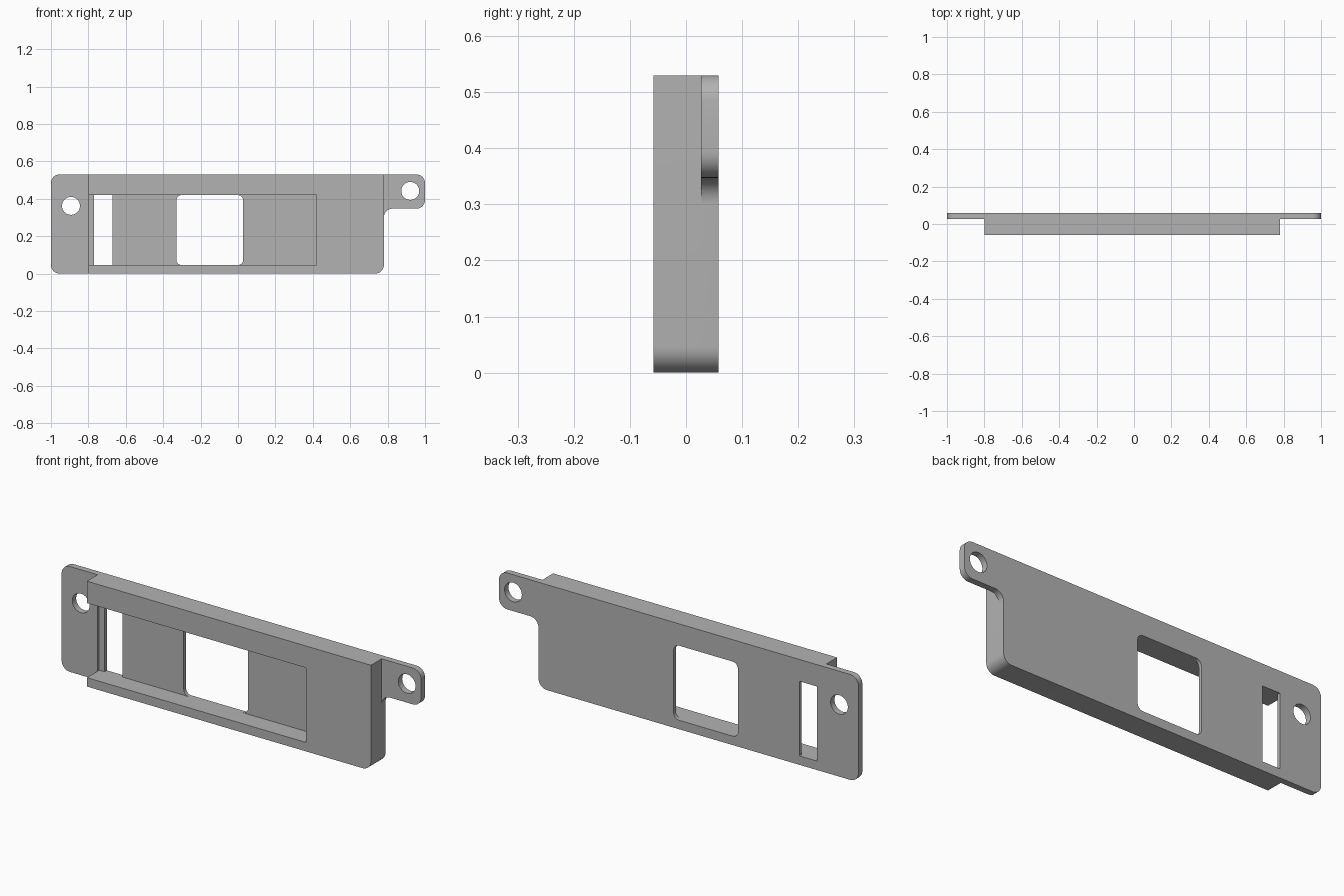
import bpy, bmesh, math

old = bpy.data.objects.get("Cube")
if old:
    bpy.data.objects.remove(old, do_unlink=True)

grey = bpy.data.materials.new("plain grey")
grey.use_nodes = True
colour = (0.45, 0.45, 0.45, 1)
grey.diffuse_color = colour
grey.node_tree.nodes["Principled BSDF"].inputs["Base Color"].default_value = colour

FRONT, BACK = -0.058, 0.058
PLATE, FLOOR = 0.027, 0.04      # front of the thin plate, bottom of the pocket
TOP = 0.53
R = 0.046


def rounded(corners, steps=8):
    """Outline from (x, z, radius) corners, each rounded by a tangent arc."""
    pts = []
    for i, (x, z, r) in enumerate(corners):
        if r == 0:
            pts.append((x, z))
            continue
        px, pz, _ = corners[i - 1]
        nx, nz, _ = corners[(i + 1) % len(corners)]
        a, b = math.hypot(px - x, pz - z), math.hypot(nx - x, nz - z)
        ux, uz = (px - x) / a * r, (pz - z) / a * r
        vx, vz = (nx - x) / b * r, (nz - z) / b * r
        for k in range(steps + 1):
            t = k / steps * math.pi / 2
            s, c = 1 - math.sin(t), 1 - math.cos(t)
            pts.append((x + ux * s + vx * c, z + uz * s + vz * c))
    return pts


def box(x0, x1, z0, z1, r=0):
    return rounded([(x0, z0, r), (x1, z0, r), (x1, z1, r), (x0, z1, r)])


def circle(x, z, r, n=40):
    return [(x + r * math.cos(2 * math.pi * k / n),
             z + r * math.sin(2 * math.pi * k / n)) for k in range(n)]


def slab(name, outline, y0, y1):
    """Extrude an x-z outline from y0 to y1."""
    bm = bmesh.new()
    face = bm.faces.new([bm.verts.new((x, y0, z)) for x, z in outline])
    out = bmesh.ops.extrude_face_region(bm, geom=[face])
    moved = [v for v in out["geom"] if isinstance(v, bmesh.types.BMVert)]
    bmesh.ops.translate(bm, verts=moved, vec=(0, y1 - y0, 0))
    bmesh.ops.recalc_face_normals(bm, faces=bm.faces)
    mesh = bpy.data.meshes.new(name)
    bm.to_mesh(mesh)
    bm.free()
    mesh.materials.append(grey)
    obj = bpy.data.objects.new(name, mesh)
    bpy.context.collection.objects.link(obj)
    return obj


def combine(body, tool, operation):
    bpy.context.view_layer.objects.active = body
    mod = body.modifiers.new(tool.name, 'BOOLEAN')
    mod.operation, mod.solver, mod.object = operation, 'EXACT', tool
    bpy.ops.object.modifier_apply(modifier=mod.name)
    bpy.data.objects.remove(tool, do_unlink=True)


# Thin mounting plate with a screw tab at the upper left
bracket = slab("bracket", rounded([
    (-1, 0, R), (0.78, 0, R), (0.78, 0.347, R), (1, 0.347, R),
    (1, TOP, R), (-1, TOP, R)]), PLATE, BACK)

# Thick housing block
combine(bracket, slab("housing", rounded([
    (-0.8, 0, 0), (0.78, 0, R), (0.78, TOP, 0), (-0.8, TOP, 0)]),
    FRONT, BACK), 'UNION')

# Pocket open at one end, then window, slot and screw holes through it
combine(bracket, slab("pocket", box(-0.8, 0.42, 0.045, 0.42), -0.2, FLOOR),
        'DIFFERENCE')
for name, outline in (
        ("window", box(-0.33, 0.028, 0.045, 0.42, 0.03)),
        ("slot", box(-0.77, -0.672, 0.045, 0.42)),
        ("right_screw_hole", circle(-0.893, 0.362, 0.048)),
        ("left_screw_hole", circle(0.921, 0.442, 0.048))):
    combine(bracket, slab(name, outline, -0.2, 0.2), 'DIFFERENCE')

# Smooth the rounded corners, keep the edges crisp
bpy.ops.object.select_all(action='DESELECT')
bracket.select_set(True)
bpy.context.view_layer.objects.active = bracket
bpy.ops.object.shade_smooth_by_angle(angle=math.radians(30))
